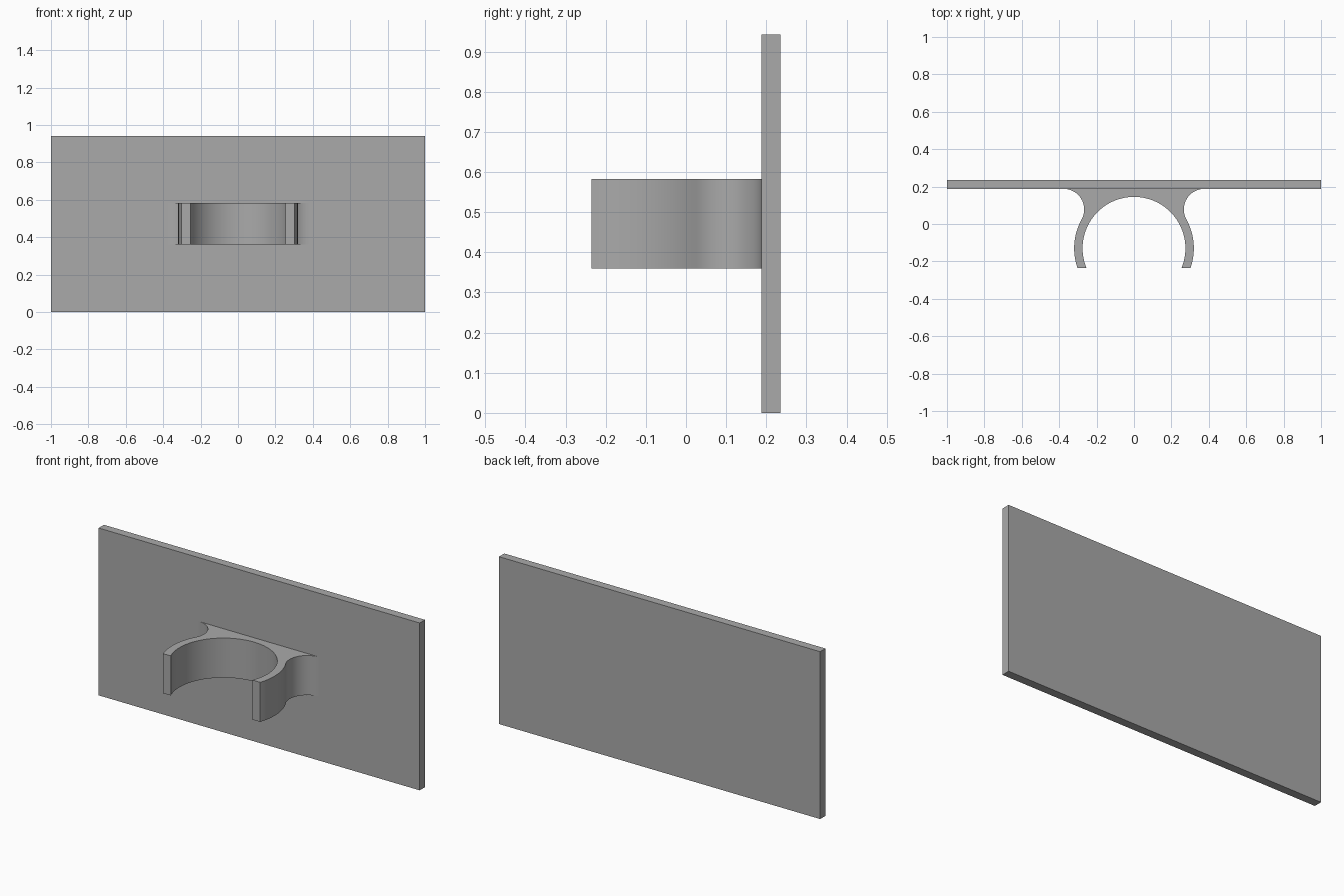
import bpy
import bmesh
import math

cube = bpy.data.objects.get("Cube")
if cube:
    bpy.data.objects.remove(cube, do_unlink=True)

grey = bpy.data.materials.new("plain grey")
grey.use_nodes = True
COLOUR = (0.4, 0.4, 0.4, 1)
grey.diffuse_color = COLOUR
grey.node_tree.nodes["Principled BSDF"].inputs["Base Color"].default_value = COLOUR


def extrude_outline(name, outline, bottom, top):
    """Raise a closed outline in x and y into a solid."""
    bm = bmesh.new()
    face = bm.faces.new([bm.verts.new((x, y, bottom)) for x, y in outline])
    result = bmesh.ops.extrude_face_region(bm, geom=[face])
    raised = [v for v in result["geom"] if isinstance(v, bmesh.types.BMVert)]
    bmesh.ops.translate(bm, verts=raised, vec=(0, 0, top - bottom))
    bmesh.ops.recalc_face_normals(bm, faces=bm.faces)
    mesh = bpy.data.meshes.new(name)
    bm.to_mesh(mesh)
    bm.free()
    mesh.materials.append(grey)
    obj = bpy.data.objects.new(name, mesh)
    bpy.context.collection.objects.link(obj)
    return obj


def arc(cx, cy, radius, start, end, steps):
    angles = [start + (end - start) * i / steps for i in range(steps + 1)]
    return [(cx + radius * math.cos(a), cy + radius * math.sin(a)) for a in angles]


# Flat backing plate
PLATE_FRONT, PLATE_BACK = 0.188, 0.235
extrude_outline("backing_plate",
                [(-1, PLATE_FRONT), (1, PLATE_FRONT), (1, PLATE_BACK), (-1, PLATE_BACK)],
                0, 0.942)

# Open ring clip, with fillets that flow into the plate
RING_Y, INNER, OUTER, FILLET, TIP_Y = -0.13, 0.275, 0.32, 0.11, -0.235
fillet_y = PLATE_FRONT - FILLET
fillet_x = math.sqrt((OUTER + FILLET) ** 2 - (fillet_y - RING_Y) ** 2)
tangent = math.atan2(fillet_y - RING_Y, fillet_x)
inner_tip = math.asin((TIP_Y - RING_Y) / INNER)
outer_tip = math.asin((TIP_Y - RING_Y) / OUTER)

right_half = arc(0, RING_Y, INNER, math.pi / 2, inner_tip, 32)
right_half += arc(0, RING_Y, OUTER, outer_tip, tangent, 16)
right_half += arc(fillet_x, fillet_y, FILLET, tangent + math.pi, math.pi / 2, 20)[1:]
left_half = [(-x, y) for x, y in reversed(right_half[1:])]
clip = extrude_outline("ring_clip", right_half + left_half, 0.36, 0.583)

# Smooth curved walls, sharp rims
bpy.ops.object.select_all(action="DESELECT")
clip.select_set(True)
bpy.context.view_layer.objects.active = clip
bpy.ops.object.shade_smooth_by_angle(angle=math.radians(30))
